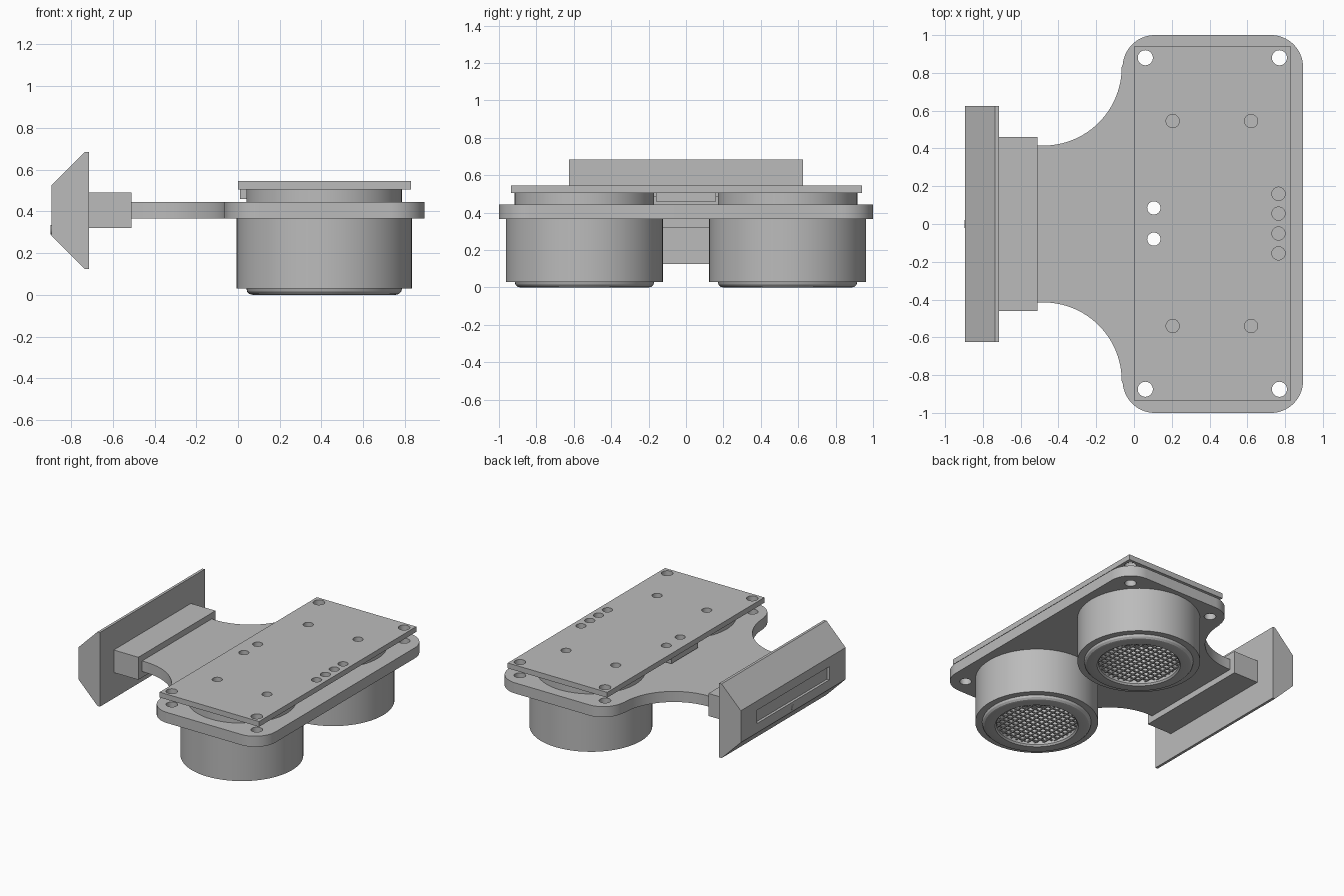
import bpy, bmesh
from math import sin, cos, radians, sqrt
from mathutils import Matrix, Vector

cube = bpy.data.objects.get("Cube")
if cube:
    bpy.data.objects.remove(cube)

grey = bpy.data.materials.new("plain_grey")
grey.use_nodes = True
colour = (0.5, 0.5, 0.5, 1)
grey.diffuse_color = colour
grey.node_tree.nodes["Principled BSDF"].inputs["Base Color"].default_value = colour


def make(name, bm):
    bmesh.ops.recalc_face_normals(bm, faces=bm.faces)
    mesh = bpy.data.meshes.new(name)
    bm.to_mesh(mesh)
    bm.free()
    mesh.materials.append(grey)
    obj = bpy.data.objects.new(name, mesh)
    bpy.context.collection.objects.link(obj)
    return obj


def smooth(obj):
    bpy.ops.object.select_all(action='DESELECT')
    obj.select_set(True)
    bpy.context.view_layer.objects.active = obj
    bpy.ops.object.shade_smooth_by_angle(angle=radians(30))


def add_box(bm, lo, hi):
    lo, hi = Vector(lo), Vector(hi)
    matrix = Matrix.Translation((lo + hi) / 2) @ Matrix.Diagonal((*(hi - lo), 1))
    bmesh.ops.create_cube(bm, size=1, matrix=matrix)


def box(name, lo, hi):
    bm = bmesh.new()
    add_box(bm, lo, hi)
    return make(name, bm)


def prism(name, points, offset):
    bm = bmesh.new()
    face = bm.faces.new([bm.verts.new(p) for p in points])
    out = bmesh.ops.extrude_face_region(bm, geom=[face])
    bmesh.ops.translate(bm, vec=offset, verts=[v for v in out["geom"] if isinstance(v, bmesh.types.BMVert)])
    return make(name, bm)


def cut(obj, cutter):
    mod = obj.modifiers.new("cut", 'BOOLEAN')
    mod.operation, mod.solver, mod.object = 'DIFFERENCE', 'EXACT', cutter
    graph = bpy.context.evaluated_depsgraph_get()
    mesh = bpy.data.meshes.new_from_object(obj.evaluated_get(graph))
    obj.modifiers.clear()
    obj.data = mesh
    bpy.data.objects.remove(cutter)


def drill(obj, holes):
    bm = bmesh.new()
    for x, y, r in holes:
        bmesh.ops.create_cone(bm, cap_ends=True, segments=32, radius1=r, radius2=r, depth=2,
                              matrix=Matrix.Translation((x, y, 0.4)))
    cut(obj, make("drill", bm))
    smooth(obj)


def arc(cx, cy, r, start, end, steps=16):
    angles = [radians(start + (end - start) * i / steps) for i in range(steps + 1)]
    return [(cx + r * cos(a), cy + r * sin(a)) for a in angles]


# Mounting plate with rounded corners and a concave neck
half = [(-0.51, 0.415)] + arc(-0.48, 0.83, 0.415, -90, 0, 24)
half += arc(0.11, 0.83, 0.17, 180, 90)[1:] + arc(0.725, 0.83, 0.17, 90, 0)
half = [(x, min(y, 1)) for x, y in half]
outline = half + [(x, -y) for x, y in reversed(half)]
plate = prism("mounting_plate", [(x, y, 0.365) for x, y in outline], (0, 0, 0.08))

# Circuit board and its holes
board = box("circuit_board", (0, -0.935, 0.505), (0.83, 0.94, 0.545))
through = [(x, y, 0.04) for x in (0.06, 0.77) for y in (-0.875, 0.88)]
through += [(0.105, y, 0.035) for y in (-0.08, 0.085)]
shallow = [(x, y, 0.035) for x in (0.205, 0.62) for y in (-0.54, 0.545)]
shallow += [(0.765, 0.16 - 0.105 * i, 0.035) for i in range(4)]
drill(plate, through)
drill(board, through + shallow)
box("board_component", (0.01, -0.16, 0.46), (0.06, 0.16, 0.505))

# Sensor cans with recessed openings
can = [(0, 0.3), (0.275, 0.3), (0.275, 0.012), (0.285, 0), (0.343, 0), (0.358, 0.004),
       (0.369, 0.015), (0.373, 0.03), (0.42, 0.03), (0.42, 0.365), (0.373, 0.365),
       (0.373, 0.505), (0, 0.505)]
for side, cy in (("front", -0.543), ("back", 0.543)):
    bm = bmesh.new()
    verts = [bm.verts.new((r, 0, z)) for r, z in can]
    edges = [bm.edges.new(pair) for pair in zip(verts, verts[1:])]
    bmesh.ops.spin(bm, geom=verts + edges, cent=(0, 0, 0), axis=(0, 0, 1),
                   angle=radians(360), steps=64, use_duplicate=False)
    bmesh.ops.remove_doubles(bm, verts=bm.verts, dist=0.0005)
    bmesh.ops.translate(bm, vec=(0.413, cy, 0), verts=bm.verts)
    smooth(make(side + "_sensor_can", bm))

    # Woven grille of crossed wires
    bm = bmesh.new()
    w = 0.005
    for i in range(-6, 7):
        d = i * 0.042
        c = sqrt(0.278 ** 2 - d * d)
        add_box(bm, (0.413 + d - w, cy - c, 0.025), (0.413 + d + w, cy + c, 0.033))
        add_box(bm, (0.413 - c, cy + d - w, 0.03), (0.413 + c, cy + d + w, 0.038))
    make(side + "_grille", bm)

# Neck block and wedge-shaped mounting rail
box("neck_block", (-0.715, -0.46, 0.32), (-0.51, 0.46, 0.49))
upper = [(-0.895, 0.525), (-0.735, 0.685), (-0.715, 0.685)]
profile = upper + [(x, 0.81 - z) for x, z in reversed(upper)]
rail = prism("mounting_rail", [(x, -0.625, z) for x, z in profile], (0, 1.25, 0))
cut(rail, box("slot_cutter", (-1, -0.43, 0.355), (-0.875, 0.43, 0.455)))

# Small round indicator under the slot
bm = bmesh.new()
bmesh.ops.create_cone(bm, cap_ends=True, segments=24, radius1=0.022, radius2=0.022, depth=0.006,
                      matrix=Matrix.Translation((-0.895, 0, 0.312)) @ Matrix.Rotation(radians(90), 4, 'Y'))
make("rail_indicator", bm)
